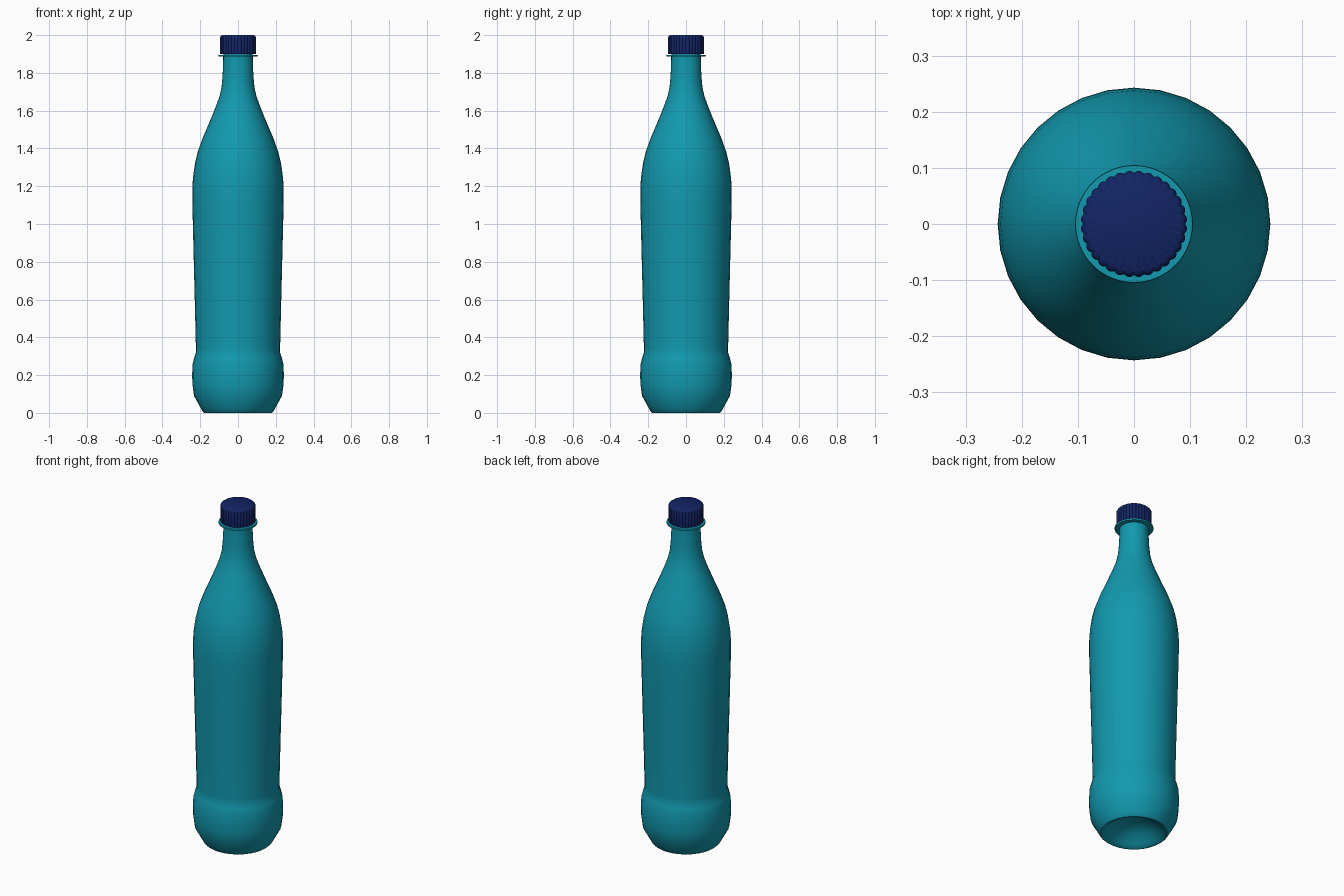
import bpy, bmesh, math

if "Cube" in bpy.data.objects:
    bpy.data.objects.remove(bpy.data.objects["Cube"])

def material(name, color):
    m = bpy.data.materials.new(name)
    m.diffuse_color = color
    m.use_nodes = True
    m.node_tree.nodes["Principled BSDF"].inputs["Base Color"].default_value = m.diffuse_color
    return m

def lathe(name, profile, sides, mat, ripple=lambda a: 0.0, close=False, angle=40):
    """Spin (radius, z, ripple weight) points around z; radius 0 makes a pole."""
    bm = bmesh.new()
    rings = []
    for p in profile:
        r, z, w = (*p, 0.0)[:3]
        if r == 0:
            rings.append([bm.verts.new((0, 0, z))] * sides)
            continue
        ring = []
        for i in range(sides):
            a = 2 * math.pi * i / sides
            rr = r + w * ripple(a)
            ring.append(bm.verts.new((rr * math.cos(a), rr * math.sin(a), z)))
        rings.append(ring)
    pairs = list(zip(rings, rings[1:]))
    if close:
        pairs.append((rings[-1], rings[0]))
    for lo, hi in pairs:
        for i in range(sides):
            j = (i + 1) % sides
            quad = [lo[i], lo[j], hi[j], hi[i]]
            bm.faces.new(list(dict.fromkeys(quad)))
    bmesh.ops.recalc_face_normals(bm, faces=bm.faces)
    me = bpy.data.meshes.new(name)
    bm.to_mesh(me)
    bm.free()
    ob = bpy.data.objects.new(name, me)
    bpy.context.collection.objects.link(ob)
    me.materials.append(mat)
    bpy.ops.object.select_all(action='DESELECT')
    ob.select_set(True)
    bpy.context.view_layer.objects.active = ob
    bpy.ops.object.shade_smooth_by_angle(angle=math.radians(angle))
    return ob

teal = material("teal_plastic", (0.006, 0.32, 0.43, 1))
navy = material("navy_plastic", (0.006, 0.018, 0.13, 1))

# bottle: domed base, bulged foot, tapered body, shoulder and neck
body = [(0, 0.08), (0.06, 0.07), (0.11, 0.048), (0.15, 0.016), (0.168, 0.002),
        (0.178, 0.0), (0.188, 0.009), (0.198, 0.027), (0.233, 0.09),
        (0.241, 0.15), (0.243, 0.20), (0.240, 0.26), (0.231, 0.295),
        (0.223, 0.32), (0.223, 0.345), (0.229, 0.60), (0.236, 0.88),
        (0.242, 1.12), (0.242, 1.19), (0.238, 1.25), (0.228, 1.32),
        (0.214, 1.38), (0.187, 1.455), (0.155, 1.53), (0.120, 1.615),
        (0.098, 1.675), (0.087, 1.725), (0.082, 1.78), (0.079, 1.84),
        (0.078, 1.89), (0.078, 1.97)]
lathe("bottle_body", body, 32, teal)

# thin support ring under the cap
lathe("neck_ring", [(0.078, 1.886), (0.104, 1.886), (0.105, 1.891),
                    (0.104, 1.896), (0.078, 1.896)], 64, teal, close=True)

# screw cap with scalloped grip
RIBS = 32
cap = [(0.080, 1.90), (0.091, 1.90, 1), (0.091, 1.988, 1), (0.0895, 1.995, 0.6),
       (0.085, 2.0), (0, 2.0)]
lathe("screw_cap", cap, RIBS * 6, navy,
      ripple=lambda a: 0.004 * abs(math.sin(a * RIBS / 2)))
